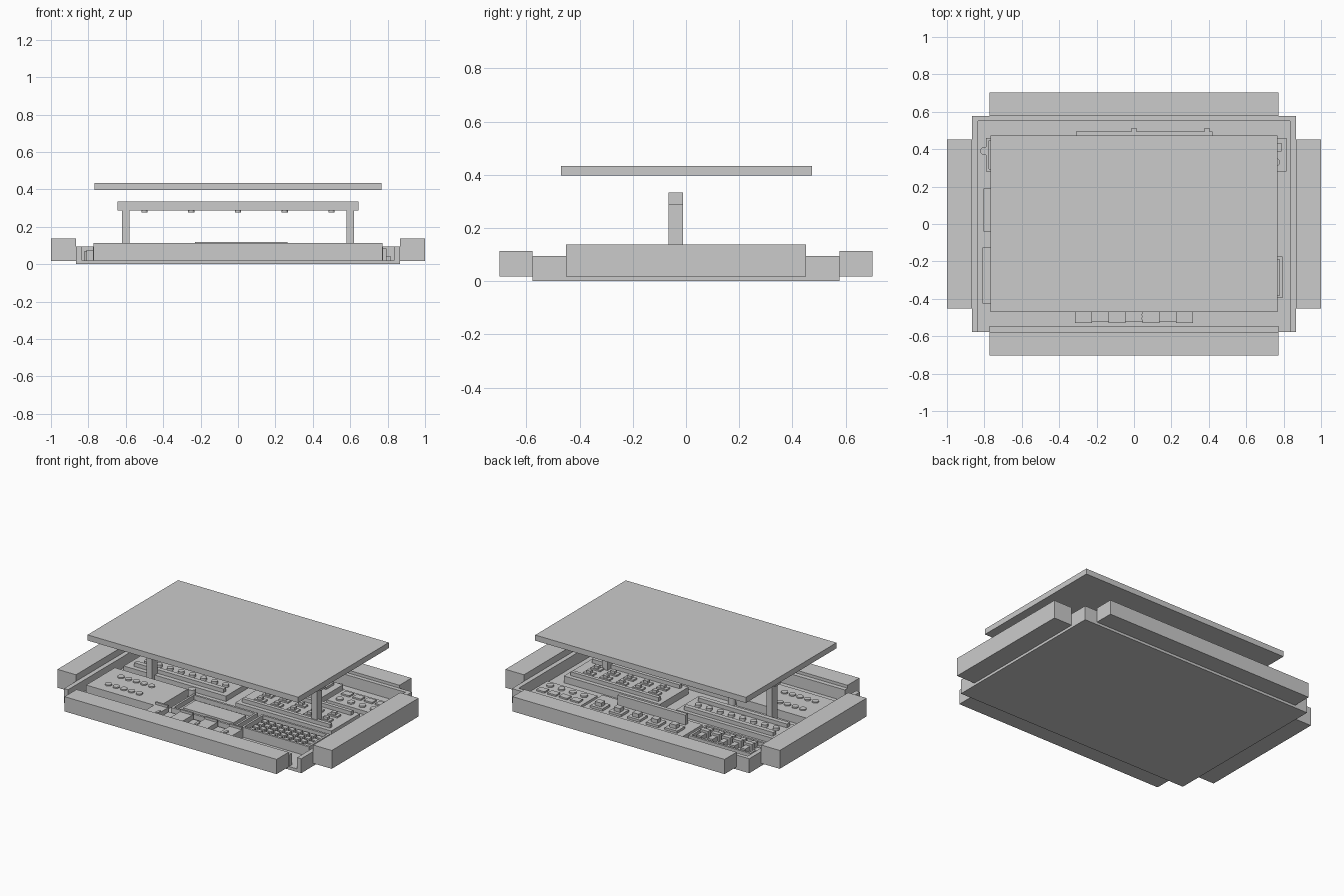
import bpy

old = bpy.data.objects.get("Cube")
if old:
    bpy.data.objects.remove(old, do_unlink=True)

grey = bpy.data.materials.new("plain grey")
grey.use_nodes = True
COLOUR = (0.6, 0.6, 0.6, 1)
grey.diffuse_color = COLOUR
grey.node_tree.nodes["Principled BSDF"].inputs["Base Color"].default_value = COLOUR
FLOOR = 0.02


def box(name, x, y, z):
    """Box from (low, high) ranges along each axis."""
    verts = [(a, b, c) for a in x for b in y for c in z]
    faces = [(0, 1, 3, 2), (4, 6, 7, 5), (0, 4, 5, 1),
             (2, 3, 7, 6), (0, 2, 6, 4), (1, 5, 7, 3)]
    mesh = bpy.data.meshes.new(name)
    mesh.from_pydata(verts, [], faces)
    mesh.materials.append(grey)
    ob = bpy.data.objects.new(name, mesh)
    bpy.context.collection.objects.link(ob)
    return ob


def block(name, x, y, w, d, z0, z1):
    """Box from a centre, a width and a depth."""
    return box(name, (x - w / 2, x + w / 2), (y - d / 2, y + d / 2), (z0, z1))


def disc(name, x, y, r, z0, z1):
    bpy.ops.mesh.primitive_cylinder_add(vertices=16, radius=r, depth=z1 - z0,
                                        location=(x, y, (z0 + z1) / 2))
    ob = bpy.context.object
    ob.name = name
    ob.data.materials.append(grey)
    bpy.ops.object.shade_smooth_by_angle()
    return ob


def spread(low, high, count):
    return [low + (high - low) * (i + 0.5) / count for i in range(count)]


def tray(name, x, y, base, rim, t=0.014):
    """Raised panel with a thin rim around it."""
    box(name + "_panel", x, y, (FLOOR, base))
    for i in (0, 1):
        s = t if i == 0 else -t
        box(name + "_rim_side", sorted((x[i], x[i] + s)), y, (base, rim))
        box(name + "_rim_end", (x[0] + t, x[1] - t), sorted((y[i], y[i] + s)), (base, rim))


# Main case: floor, side and back walls, shorter front wall with open corners
box("case_floor", (-0.865, 0.865), (-0.577, 0.577), (0, FLOOR))
box("case_back_wall", (-0.835, 0.835), (0.55, 0.577), (FLOOR, 0.095))
box("case_front_wall", (-0.775, 0.775), (-0.577, -0.547), (FLOOR, 0.095))
for side, s in (("left", 1), ("right", -1)):
    box(f"case_{side}_wall", sorted((s * 0.835, s * 0.865)), (-0.577, 0.577), (FLOOR, 0.095))
    box(f"{side}_side_block", sorted((s * 0.865, s)), (-0.452, 0.452), (0.017, 0.138))
    box(f"{side}_post", sorted((s * 0.58, s * 0.62)), (-0.065, -0.012), (FLOOR, 0.286))
for end, s in (("back", 1), ("front", -1)):
    box(f"{end}_block", (-0.773, 0.773), sorted((s * 0.577, s * 0.702)), (0.017, 0.114))

# Raised lid and lamp bar
box("lid", (-0.768, 0.768), (-0.47, 0.473), (0.397, 0.434))
box("lamp_bar", (-0.645, 0.645), (-0.065, -0.012), (0.286, 0.334))
for x in spread(-0.625, 0.625, 5):
    disc("lamp", x, -0.038, 0.017, 0.277, 0.288)

# Right front panel with two rows of round studs
box("stud_panel", (-0.81, -0.28), (-0.425, -0.125), (FLOOR, 0.075))
for y in (-0.345, -0.215):
    for x in spread(-0.73, -0.45, 5):
        disc("stud", x, y, 0.021, 0.075, 0.083)

# Middle front frame with a low insert and corner button
tray("centre_frame", (-0.22, 0.25), (-0.385, -0.15), 0.04, 0.07)
box("centre_insert", (-0.17, 0.2), (-0.33, -0.2), (0.04, 0.06))
disc("centre_button", -0.245, -0.13, 0.025, FLOOR, 0.09)

# Front row of cards with button pairs between them
for x in spread(-0.36, 0.36, 4):
    block("front_card", x, -0.47, 0.09, 0.12, FLOOR, 0.075)
    block("front_card_backrest", x, -0.405, 0.09, 0.012, FLOOR, 0.09)
box("front_row_base", (-0.315, 0.315), (-0.525, -0.40), (FLOOR, 0.045))
for x in (-0.235, 0.05, 0.26):
    for y in (-0.505, -0.485):
        disc("front_button", x, y, 0.01, 0.045, 0.083)

# Left front rack with a grid of small cells
tray("cell_rack", (0.3, 0.793), (-0.395, -0.175), 0.045, 0.085)
for y in spread(-0.375, -0.195, 4):
    for x in spread(0.325, 0.77, 9):
        block("cell", x, y, 0.034, 0.03, 0.045, 0.07)

# Right middle panel with rods and a row of knobs
box("rod_panel", (-0.805, -0.06), (-0.04, 0.19), (FLOOR, 0.055))
for y in (0.005, 0.15):
    box("rod", (-0.75, -0.1), (y - 0.015, y + 0.015), (0.055, 0.08))
for x in spread(-0.75, -0.1, 8):
    disc("knob", x, 0.075, 0.02, 0.055, 0.072)

# Left middle raised panel with rails and paired clips
box("clip_panel", (0.05, 0.75), (-0.1, 0.2), (FLOOR, 0.065))
for y in (-0.06, 0.16):
    box("clip_rail", (0.08, 0.72), (y - 0.012, y + 0.012), (0.065, 0.09))
for y in (0.01, 0.09):
    for x in spread(0.1, 0.7, 5):
        block("clip_foot", x, y, 0.07, 0.04, 0.065, 0.075)
        block("clip_head", x, y, 0.03, 0.025, 0.075, 0.092)

# Right back rack with five upright holders
tray("holder_rack", (-0.79, -0.34), (0.28, 0.46), 0.04, 0.065)
for x in spread(-0.76, -0.36, 5):
    block("holder", x, 0.37, 0.035, 0.13, 0.04, 0.07)
    block("holder_grip", x, 0.37, 0.06, 0.03, 0.04, 0.085)
disc("holder_cap", -0.8, 0.39, 0.022, FLOOR, 0.07)

# Middle back panel with paired blocks and a tall strip
box("block_panel", (-0.31, 0.42), (0.27, 0.495), (FLOOR, 0.055))
for x in spread(-0.28, 0.4, 5):
    block("block_foot", x, 0.42, 0.09, 0.08, 0.055, 0.07)
    block("block_head", x, 0.42, 0.045, 0.04, 0.07, 0.095)
box("tall_strip", (-0.23, 0.265), (0.31, 0.335), (0.055, 0.12))
for x in (0, 0.39):
    block("back_tab", x, 0.502, 0.025, 0.02, FLOOR, 0.05)

# Left back panel with flat keys and round buttons
box("key_panel", (0.45, 0.815), (0.28, 0.46), (FLOOR, 0.045))
for x in spread(0.47, 0.8, 4):
    block("key", x, 0.41, 0.06, 0.045, 0.045, 0.055)
    disc("key_button", x, 0.33, 0.022, 0.045, 0.055)
